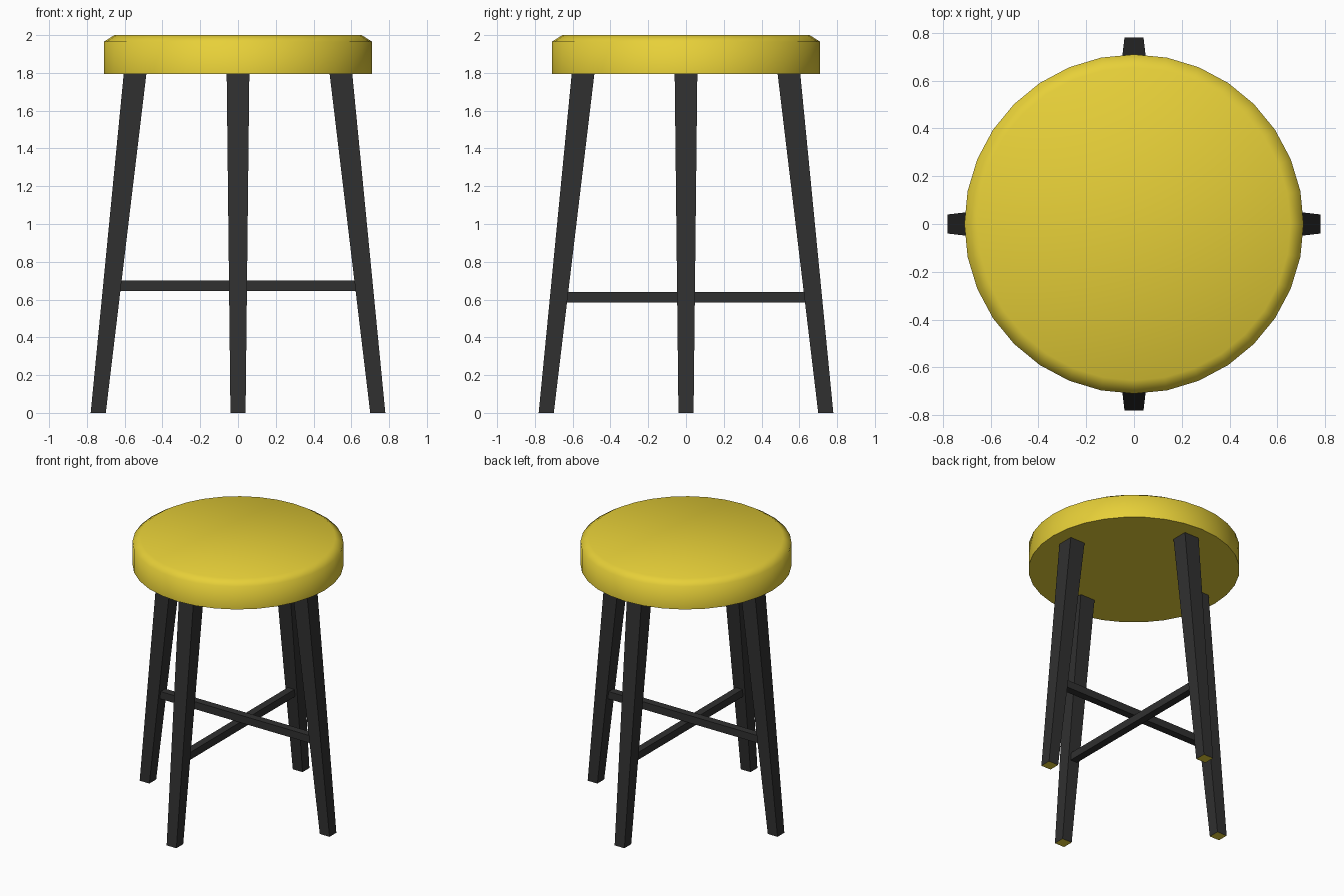
import bpy, bmesh
from math import cos, sin, pi, radians
from mathutils import Matrix

if "Cube" in bpy.data.objects:
    bpy.data.objects.remove(bpy.data.objects["Cube"])


def material(name, rgb):
    m = bpy.data.materials.new(name)
    m.diffuse_color = (*rgb, 1)
    m.use_nodes = True
    m.node_tree.nodes["Principled BSDF"].inputs["Base Color"].default_value = m.diffuse_color
    return m


YELLOW = material("yellow", (0.80, 0.63, 0.04))
DARK = material("dark", (0.03, 0.03, 0.03))


def make_object(name, bm, mats):
    bmesh.ops.recalc_face_normals(bm, faces=bm.faces)
    mesh = bpy.data.meshes.new(name)
    bm.to_mesh(mesh)
    bm.free()
    for m in mats:
        mesh.materials.append(m)
    ob = bpy.data.objects.new(name, mesh)
    bpy.context.collection.objects.link(ob)
    return ob


def loft(bm, rings):
    """Skin a list of equal-length point rings and cap both ends."""
    loops = [[bm.verts.new(p) for p in ring] for ring in rings]
    n = len(loops[0])
    for a, b in zip(loops, loops[1:]):
        for i in range(n):
            j = (i + 1) % n
            bm.faces.new((a[i], a[j], b[j], b[i]))
    bottom = bm.faces.new(loops[0][::-1])
    bm.faces.new(loops[-1])
    return bottom


# Round seat with a softened top rim
SIDES = 32
bm = bmesh.new()
loft(bm, [[(r * cos(2 * pi * i / SIDES), r * sin(2 * pi * i / SIDES), z)
           for i in range(SIDES)]
          for r, z in ((0.71, 1.795), (0.71, 1.965), (0.655, 2.0))])
seat = make_object("seat", bm, [YELLOW])
bpy.context.view_layer.objects.active = seat
seat.select_set(True)
bpy.ops.object.shade_smooth_by_angle(angle=radians(70))
seat.select_set(False)


# Splayed, tapered legs with yellow feet
def leg_ring(inner, outer, half, z):
    return [(inner, -half, z), (outer, -half, z), (outer, half, z), (inner, half, z)]


for k, side in enumerate(("right", "back", "left", "front")):
    bm = bmesh.new()
    foot = loft(bm, [leg_ring(0.70, 0.78, 0.04, 0), leg_ring(0.485, 0.605, 0.06, 1.795)])
    foot.material_index = 1
    bm.transform(Matrix.Rotation(k * pi / 2, 4, "Z"))
    make_object(side + "_leg", bm, [DARK, YELLOW])

# Crossed stretchers, one resting on the other
for name, size, z in (("side_to_side_stretcher", (1.27, 0.055, 0.055), 0.673),
                      ("front_to_back_stretcher", (0.055, 1.28, 0.055), 0.612)):
    bm = bmesh.new()
    bmesh.ops.create_cube(bm, size=1)
    bm.transform(Matrix.Translation((0, 0, z)) @ Matrix.Diagonal((*size, 1)))
    make_object(name, bm, [DARK])
